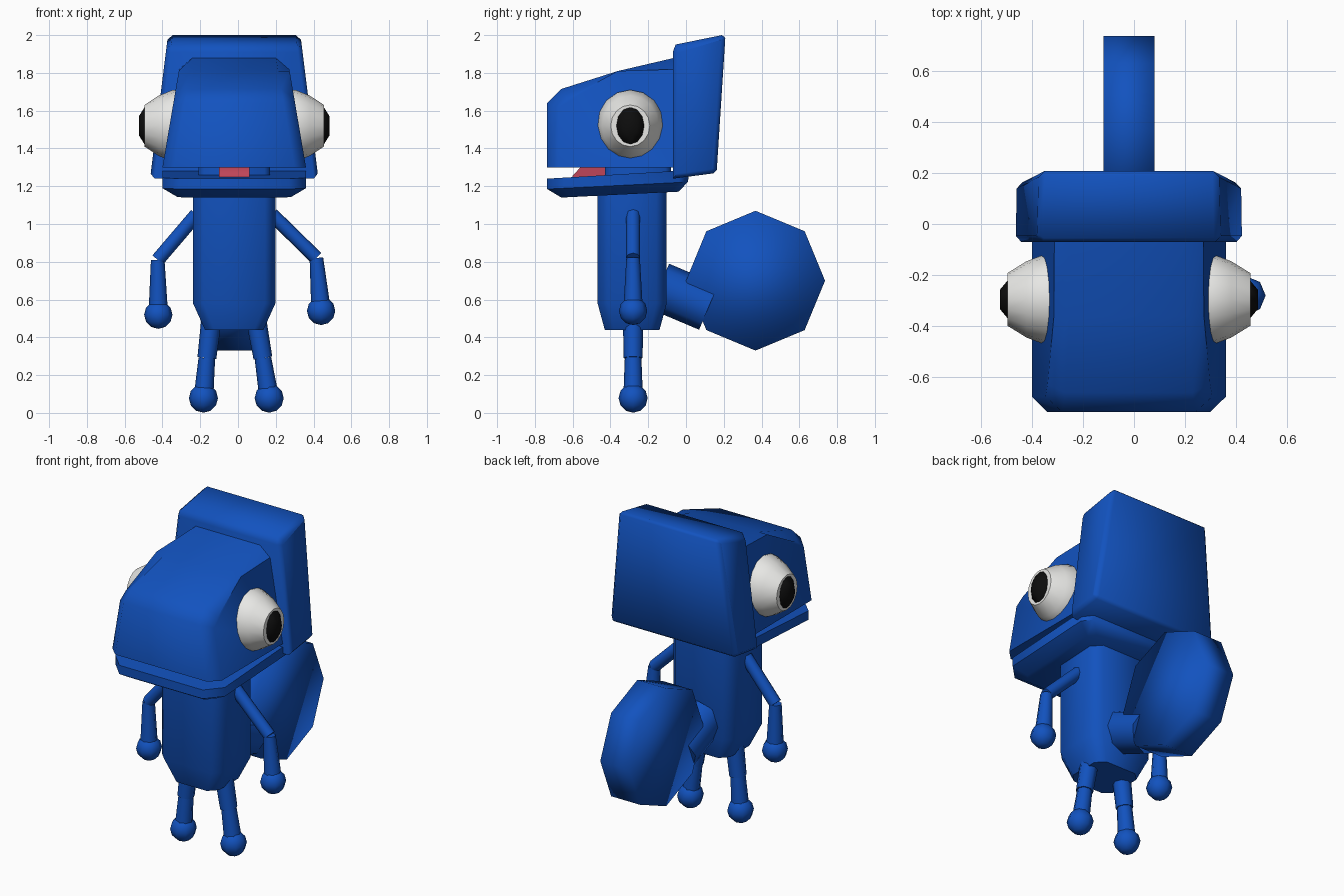
import bpy, bmesh, math
from mathutils import Vector, Matrix

if "Cube" in bpy.data.objects:
    bpy.data.objects.remove(bpy.data.objects["Cube"])

CX = -0.02    # centre line of the figure
LY = -0.28    # depth of the limbs


def mat(name, col):
    m = bpy.data.materials.new(name)
    m.diffuse_color = (*col, 1)
    m.use_nodes = True
    m.node_tree.nodes["Principled BSDF"].inputs["Base Color"].default_value = m.diffuse_color
    return m


BLUE = mat("blue", (0.006, 0.085, 0.52))
WHITE = mat("white", (0.8, 0.8, 0.78))
BLACK = mat("black", (0.004, 0.004, 0.004))
RED = mat("tongue red", (0.52, 0.06, 0.1))


def finish(name, bm, material, angle=50):
    bmesh.ops.recalc_face_normals(bm, faces=bm.faces)
    me = bpy.data.meshes.new(name)
    bm.to_mesh(me)
    bm.free()
    me.materials.append(material)
    ob = bpy.data.objects.new(name, me)
    bpy.context.collection.objects.link(ob)
    bpy.ops.object.select_all(action='DESELECT')
    ob.select_set(True)
    bpy.context.view_layer.objects.active = ob
    bpy.ops.object.shade_smooth_by_angle(angle=math.radians(angle))
    return ob


def skin(bm, rings):
    """Join rings of points into a closed solid."""
    vs = [[bm.verts.new(p) for p in r] for r in rings]
    n = len(vs[0])
    for a, b in zip(vs, vs[1:]):
        for i in range(n):
            bm.faces.new((a[i], a[(i + 1) % n], b[(i + 1) % n], b[i]))
    bm.faces.new(vs[0])
    bm.faces.new(vs[-1])


def stack(name, rings, material=BLUE):
    """Chamfered rectangles (half width, y0, y1, z, front chamfer, back chamfer, slope)."""
    out = []
    for w, y0, y1, z, f, b, s in rings:
        pts = [(-w + f, y0), (w - f, y0), (w, y0 + f), (w, y1 - b),
               (w - b, y1), (-w + b, y1), (-w, y1 - b), (-w, y0 + f)]
        out.append([(CX + x, y, z + s * (y - y0)) for x, y in pts])
    bm = bmesh.new()
    skin(bm, out)
    return finish(name, bm, material)


def side_profile(name, pts, width, bevel=0, keep=None, material=BLUE):
    """Side outline (y, z) given a width that depends on height; outline edges bevelled."""
    bm = bmesh.new()
    skin(bm, [[(CX + s * width(z), y, z) for y, z in pts] for s in (-1, 1)])
    if bevel:
        edges = [e for e in bm.edges
                 if (e.verts[0].co.x - CX) * (e.verts[1].co.x - CX) > 0
                 and (keep is None or keep(e))]
        bmesh.ops.bevel(bm, geom=edges, offset=bevel, segments=1,
                        affect='EDGES', clamp_overlap=True)
    return finish(name, bm, material)


def rod(name, a, b, r0, r1, sides=8):
    a, b = Vector(a), Vector(b)
    d = b - a
    bm = bmesh.new()
    bmesh.ops.create_cone(bm, cap_ends=True, segments=sides, radius1=r0, radius2=r1,
                          depth=d.length,
                          matrix=Matrix.Translation((a + b) / 2)
                          @ d.to_track_quat('Z', 'Y').to_matrix().to_4x4())
    return finish(name, bm, BLUE)


def ball(name, c, r):
    bm = bmesh.new()
    bmesh.ops.create_uvsphere(bm, u_segments=8, v_segments=6, radius=r,
                              matrix=Matrix.Translation(c))
    return finish(name, bm, BLUE, 180)


def dome(name, side, rings, ry, rz, material, n=16):
    """Round stack along x: (distance from centre line, radius factor)."""
    bm = bmesh.new()
    skin(bm, [[(CX + side * x, -0.295 + ry * f * math.cos(2 * math.pi * i / n),
                1.52 + rz * f * math.sin(2 * math.pi * i / n)) for i in range(n)]
              for x, f in rings])
    return finish(name, bm, material)


# body, tapering at the bottom
stack("body", [(0.155, -0.43, -0.14, 0.44, 0.05, 0.05, 0),
               (0.218, -0.468, -0.102, 0.58, 0.055, 0.055, 0),
               (0.218, -0.468, -0.102, 1.20, 0.055, 0.055, 0)])

# lower jaw, rising toward the back
stack("jaw", [(0.30, -0.66, -0.04, 1.14, 0.05, 0.04, 0.05),
              (0.38, -0.735, 0.01, 1.185, 0.09, 0.05, 0.05),
              (0.38, -0.735, 0.02, 1.24, 0.09, 0.05, 0.06)])
stack("throat", [(0.19, -0.43, -0.08, 1.22, 0.03, 0.03, 0),
                 (0.19, -0.43, -0.08, 1.32, 0.03, 0.03, 0)])
side_profile("tongue", [(-0.60, 1.24), (-0.60, 1.255), (-0.55, 1.31), (-0.43, 1.31), (-0.43, 1.25)],
             lambda z: 0.08, material=RED)

# upper head with softened front and top edges
side_profile("head", [(-0.735, 1.30), (-0.735, 1.64), (-0.66, 1.715), (-0.36, 1.81),
                      (-0.06, 1.88), (-0.06, 1.30)],
             lambda z: 0.38 - 0.17 * (z - 1.30), 0.06,
             lambda e: not all(v.co.z < 1.31 for v in e.verts)
             and not all(v.co.y > -0.07 for v in e.verts))

# flared block behind the head
side_profile("head_back", [(-0.07, 1.24), (-0.07, 1.91), (-0.055, 1.95), (0.19, 2.0),
                           (0.208, 1.985), (0.163, 1.285), (0.145, 1.268)],
             lambda z: 0.443 - 0.125 * (z - 1.26), 0.025)

# tail stem and round tail
rod("tail_stem", (CX, -0.14, 0.67), (CX, 0.12, 0.56), 0.13, 0.13)
bm = bmesh.new()
skin(bm, [[(CX + x, 0.368 + 0.368 * math.sin(i * math.pi / 4),
            0.70 + 0.37 * math.cos(i * math.pi / 4)) for i in range(8)]
          for x in (-0.1, 0.1)])
finish("tail", bm, BLUE, 180)

# eyes
for label, s in (("left", -1), ("right", 1)):
    dome(label + "_eye", s, [(0.20, 0.9), (0.325, 1), (0.40, 0.84), (0.475, 0.58)],
         0.178, 0.19, WHITE)
    dome(label + "_pupil", s, [(0.44, 1), (0.475, 0.98), (0.505, 0.5)], 0.075, 0.1, BLACK, 12)

# arms: shoulder, elbow, hand (x, z)
ARMS = {"left": ((-0.22, 1.05), (-0.425, 0.81), (-0.422, 0.52)),
        "right": ((0.18, 1.05), (0.415, 0.82), (0.44, 0.54))}
for label, pts in ARMS.items():
    sh, el, ha = [(x, LY, z) for x, z in pts]
    rod(label + "_upper_arm", sh, el, 0.037, 0.037)
    rod(label + "_forearm", el, ha, 0.036, 0.052)
    ball(label + "_hand", ha, 0.075)

# legs: hip, knee, foot (x, z)
LEGS = {"left": ((-0.14, 0.50), (-0.165, 0.29), (-0.183, 0.078)),
        "right": ((0.095, 0.50), (0.132, 0.29), (0.165, 0.078))}
for label, pts in LEGS.items():
    hip, knee, foot = [(x, LY, z) for x, z in pts]
    rod(label + "_thigh", hip, knee, 0.054, 0.05)
    rod(label + "_shin", knee, foot, 0.044, 0.052)
    ball(label + "_foot", foot, 0.077)
